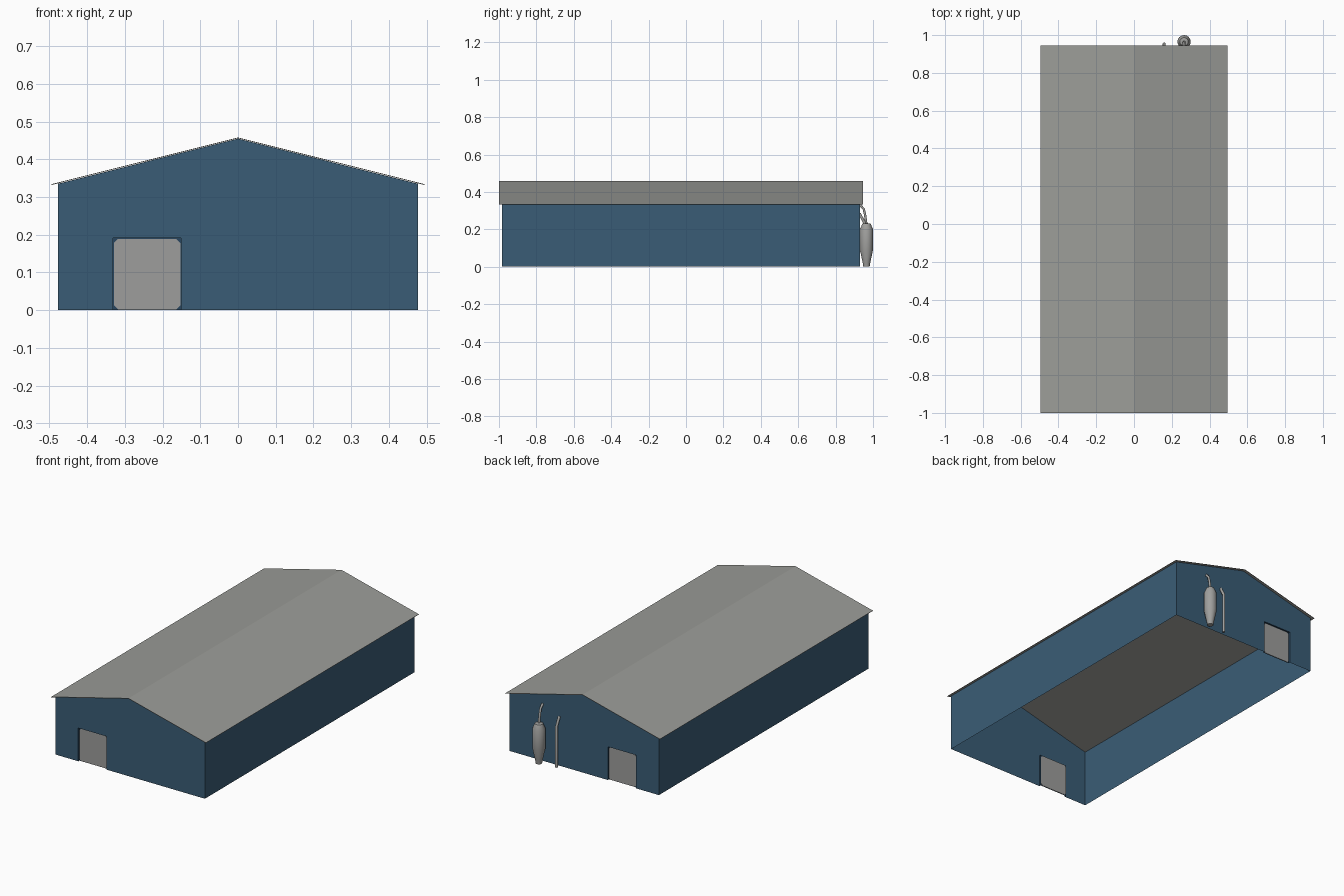
import bpy, bmesh, math
from mathutils import Vector

if "Cube" in bpy.data.objects:
    bpy.data.objects.remove(bpy.data.objects["Cube"])


def material(name, rgb):
    m = bpy.data.materials.new(name)
    m.diffuse_color = (*rgb, 1)
    m.use_nodes = True
    m.node_tree.nodes["Principled BSDF"].inputs["Base Color"].default_value = m.diffuse_color
    return m


BLUE = material("wall blue", (0.042, 0.108, 0.18))
NAVY = material("frame navy", (0.022, 0.062, 0.115))
ROOF = material("roof grey", (0.33, 0.335, 0.315))
DOOR = material("door grey", (0.34, 0.34, 0.335))
STEEL = material("steel grey", (0.35, 0.35, 0.34))

HX, Y0, Y1, EAVE, RIDGE = 0.478, -0.985, 0.93, 0.335, 0.455
DX0, DX1, DZ = -0.332, -0.151, 0.192


def mesh(name, faces, mat):
    """Object from a list of faces given as point lists."""
    bm = bmesh.new()
    for f in faces:
        bm.faces.new([bm.verts.new(p) for p in f])
    bmesh.ops.remove_doubles(bm, verts=bm.verts, dist=1e-5)
    bmesh.ops.recalc_face_normals(bm, faces=bm.faces)
    me = bpy.data.meshes.new(name)
    bm.to_mesh(me)
    bm.free()
    me.materials.append(mat)
    ob = bpy.data.objects.new(name, me)
    bpy.context.collection.objects.link(ob)
    return ob


def at_y(y, pts):
    return [(x, y, z) for x, z in pts]


# wall shell, open below, with a door opening in each gable
gable = [(-HX, 0), (DX0, 0), (DX0, DZ), (DX1, DZ), (DX1, 0),
         (HX, 0), (HX, EAVE), (0, RIDGE), (-HX, EAVE)]
sides = [[(x, Y0, 0), (x, Y1, 0), (x, Y1, EAVE), (x, Y0, EAVE)] for x in (-HX, HX)]
mesh("walls", [at_y(Y0, gable), at_y(Y1, gable)] + sides, BLUE)

# recessed door frames and clipped-corner door panels
for label, y, inward in (("front", Y0, 1), ("back", Y1, -1)):
    yb = y + inward * 0.010
    rim = [(DX0, 0), (DX0, DZ), (DX1, DZ), (DX1, 0)]
    faces = [at_y(yb, rim)]
    for (xa, za), (xb, zb) in zip(rim, rim[1:]):
        faces.append([(xa, y, za), (xb, y, zb), (xb, yb, zb), (xa, yb, za)])
    mesh(label + "_door_frame", faces, NAVY)
    a, b, c, d, k = DX0 + 0.003, DX1 - 0.002, 0.002, DZ - 0.003, 0.011
    panel = [(a + k, c), (b - k, c), (b, c + k), (b, d - k),
             (b - k, d), (a + k, d), (a, d - k), (a, c + k)]
    n = len(panel)
    ya, yc = yb - 0.003, yb + 0.003
    faces = [at_y(ya, panel), at_y(yc, panel)]
    for i in range(n):
        p, q = panel[i], panel[(i + 1) % n]
        faces.append([(p[0], ya, p[1]), (q[0], ya, q[1]), (q[0], yc, q[1]), (p[0], yc, p[1])])
    mesh(label + "_door", faces, DOOR)

# thin overhanging roof sheet
R0, R1, RX = -1.0, 0.945, 0.495
roof = mesh("roof", [[(s * RX, R0, 0.333), (0, R0, 0.457), (0, R1, 0.457), (s * RX, R1, 0.333)]
                     for s in (-1, 1)], ROOF)
sol = roof.modifiers.new("thickness", "SOLIDIFY")
sol.thickness = 0.002
sol.offset = 0

# feed silo: lathed profile of (radius, height)
profile = [(0, 0), (0.017, 0), (0.021, 0.025), (0.035, 0.09), (0.035, 0.2), (0.022, 0.23), (0, 0.234)]
N = 16
faces = []
for i in range(N):
    t = [2 * math.pi * (i + j) / N for j in (0, 1)]
    for (ra, za), (rb, zb) in zip(profile, profile[1:]):
        ring = [(ra, za, t[0]), (ra, za, t[1]), (rb, zb, t[1]), (rb, zb, t[0])]
        pts = [(0.265 + r * math.cos(u), 0.965 + r * math.sin(u), z) for r, z, u in ring]
        if ra == 0:
            pts.pop(0)
        elif rb == 0:
            pts.pop()
        faces.append(pts)
silo = mesh("feed_silo", faces, STEEL)
bpy.context.view_layer.objects.active = silo
silo.select_set(True)
bpy.ops.object.shade_smooth_by_angle(angle=math.radians(30))


# pipes running up and bending into the back wall
def pipe(name, pts, radius):
    cu = bpy.data.curves.new(name, "CURVE")
    cu.dimensions = "3D"
    cu.bevel_depth = radius
    cu.bevel_resolution = 1
    cu.use_fill_caps = True
    sp = cu.splines.new("POLY")
    sp.points.add(len(pts) - 1)
    for p, co in zip(sp.points, pts):
        p.co = (*co, 1)
    cu.materials.append(STEEL)
    bpy.context.collection.objects.link(bpy.data.objects.new(name, cu))


pipe("silo_pipe", [(0.265, 0.965, 0.225), (0.265, 0.957, 0.28), (0.265, 0.95, 0.31), (0.265, 0.93, 0.33)], 0.007)
pipe("wall_pipe", [(0.16, 0.954, 0), (0.16, 0.954, 0.235), (0.16, 0.928, 0.285)], 0.008)
